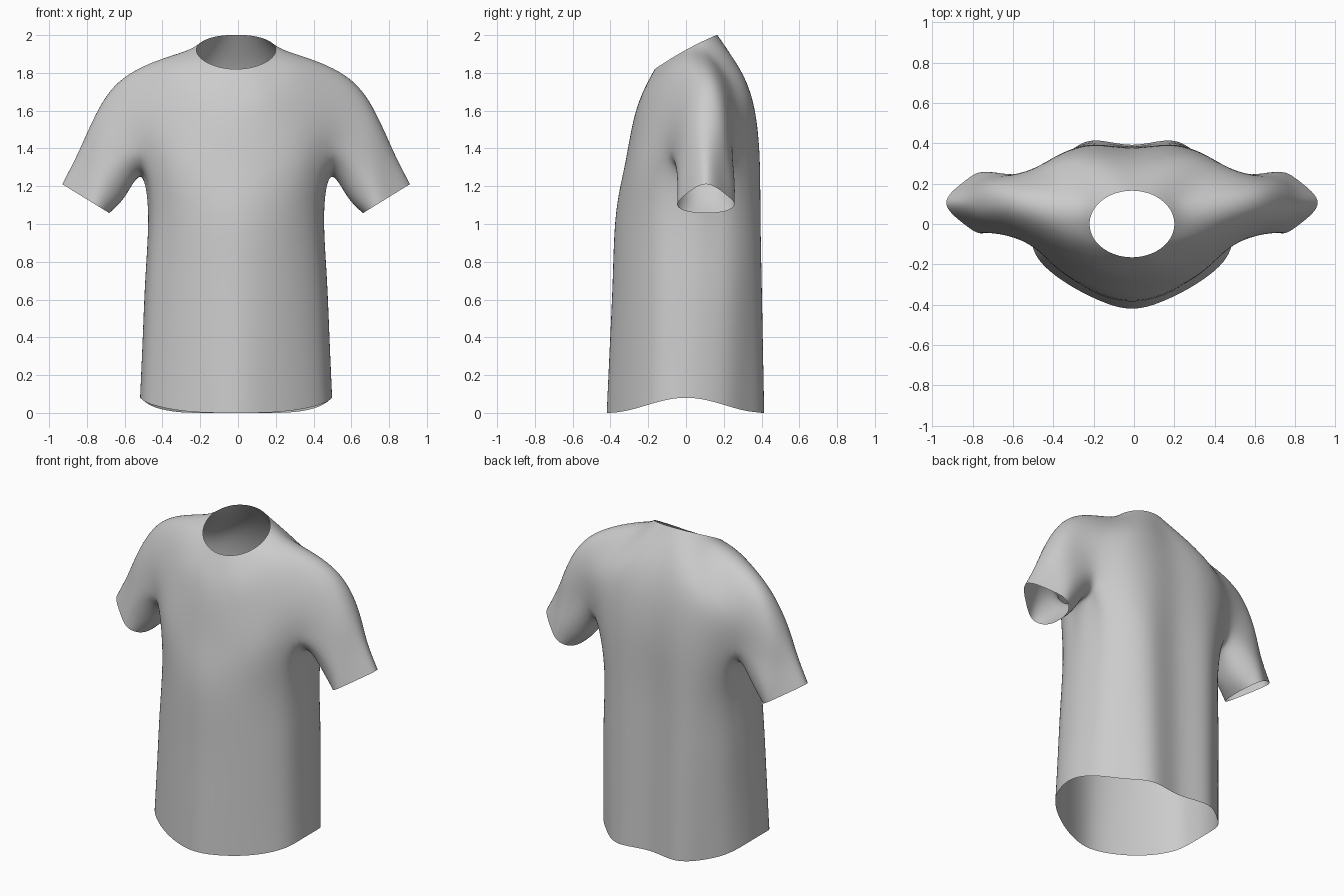
import bpy, bmesh, math
from mathutils import Vector

if "Cube" in bpy.data.objects:
    bpy.data.objects.remove(bpy.data.objects["Cube"])

bm = bmesh.new()


def ring(points):
    return [bm.verts.new(p) for p in points]


def bridge(a, b, closed=False):
    n = len(a)
    for i in range(n if closed else n - 1):
        j = (i + 1) % n
        bm.faces.new((a[i], a[j], b[j], b[i]))


# Neck opening: half ring from centre front to centre back, tilted forward
neck = []
for deg in (0, 20, 40, 58, 75, 92, 108, 124, 142, 160, 180):
    a = math.radians(deg)
    y = -0.165 * math.cos(a)
    neck.append((0.21 * math.sin(a), y, 1.922 + 0.55 * y - 0.4 * y * y))

# Yoke rings spreading from the neck over the shoulders
yoke = [
    [(0, -.235, 1.68), (.12, -.225, 1.69), (.23, -.18, 1.72), (.33, -.10, 1.79),
     (.38, -.02, 1.845), (.40, .06, 1.87), (.385, .14, 1.85), (.34, .21, 1.80),
     (.24, .27, 1.80), (.12, .285, 1.82), (0, .28, 1.82)],
    [(0, -.285, 1.52), (.16, -.265, 1.52), (.31, -.205, 1.55), (.46, -.11, 1.60),
     (.59, .01, 1.705), (.62, .10, 1.75), (.60, .19, 1.715), (.47, .27, 1.62),
     (.33, .335, 1.62), (.17, .36, 1.62), (0, .35, 1.62)],
    [(0, -.325, 1.30), (.18, -.305, 1.30), (.35, -.235, 1.32), (.51, -.095, 1.38),
     (.71, .00, 1.49), (.755, .105, 1.55), (.715, .215, 1.50), (.515, .25, 1.38),
     (.36, .345, 1.36), (.19, .39, 1.36), (0, .378, 1.36)],
]
rings = [ring(neck)] + [ring(r) for r in yoke]
for a, b in zip(rings, rings[1:]):
    bridge(a, b)
split = rings[-1]
under = ring([(.495, .00, 1.275), (.505, .095, 1.25), (.495, .18, 1.275)])

# Body from the armpits down to the curved hem
chest = [(0, -.372), (.18, -.335), (.33, -.25), (.43, -.14), (.46, -.03), (.465, .07),
         (.45, .16), (.42, .25), (.33, .345), (.19, .395), (0, .375)]
hem = [(0, -.42), (.17, -.375), (.33, -.29), (.455, -.185), (.5, -.08), (.508, .02),
       (.49, .12), (.44, .23), (.34, .33), (.2, .415), (0, .39)]
prev = split[:4] + under + split[7:]
for t in (0, .33, .67, 1):
    pts = []
    for c, h in zip(chest, hem):
        hz = .04 * (1 + math.cos(math.pi * h[1] / .42))
        p = Vector((*c, 1.05)).lerp(Vector((*h, hz)), t)
        pts.append(p)
    cur = ring(pts)
    bridge(prev, cur)
    prev = cur

# Sleeve: closed loops, each given by its top and bottom points
prev = split[3:8] + under[::-1]
for top, low, fr in (((.837, 1.38), (.585, 1.15), (.4, .75, .08)),
                     ((.922, 1.212), (.672, 1.058), (.3, .66, .06))):
    side, high, base = fr
    pts = []
    for f, dy in ((side, -.152), (high, -.10), (1, 0), (high, .10), (side, .152),
                  (base, .10), (0, 0), (base, -.10)):
        pts.append((low[0] + f * (top[0] - low[0]), .105 + dy,
                    low[1] + f * (top[1] - low[1])))
    cur = ring(pts)
    bridge(prev, cur, True)
    prev = cur

bmesh.ops.recalc_face_normals(bm, faces=bm.faces)
mesh = bpy.data.meshes.new("shirt")
bm.to_mesh(mesh)
bm.free()
if sum((p.center.y * p.normal.y) for p in mesh.polygons) < 0:
    mesh.flip_normals()
for p in mesh.polygons:
    p.use_smooth = True

shirt = bpy.data.objects.new("shirt", mesh)
bpy.context.collection.objects.link(shirt)
shirt.location.x = -0.01
mirror = shirt.modifiers.new("mirror", 'MIRROR')
mirror.use_clip = True
sub = shirt.modifiers.new("smooth", 'SUBSURF')
sub.levels = sub.render_levels = 3

# Push the cage out so the smooth surface passes through the given points
target = [v.co.copy() for v in mesh.vertices]
for _ in range(4):
    bpy.context.view_layer.update()
    ev = shirt.evaluated_get(bpy.context.evaluated_depsgraph_get())
    now = [ev.data.vertices[i].co.copy() for i in range(len(target))]
    for v, goal, co in zip(mesh.vertices, target, now):
        v.co += (goal - co) * .9
        if goal.x < 1e-4:
            v.co.x = 0
    mesh.update()
    shirt.update_tag()
